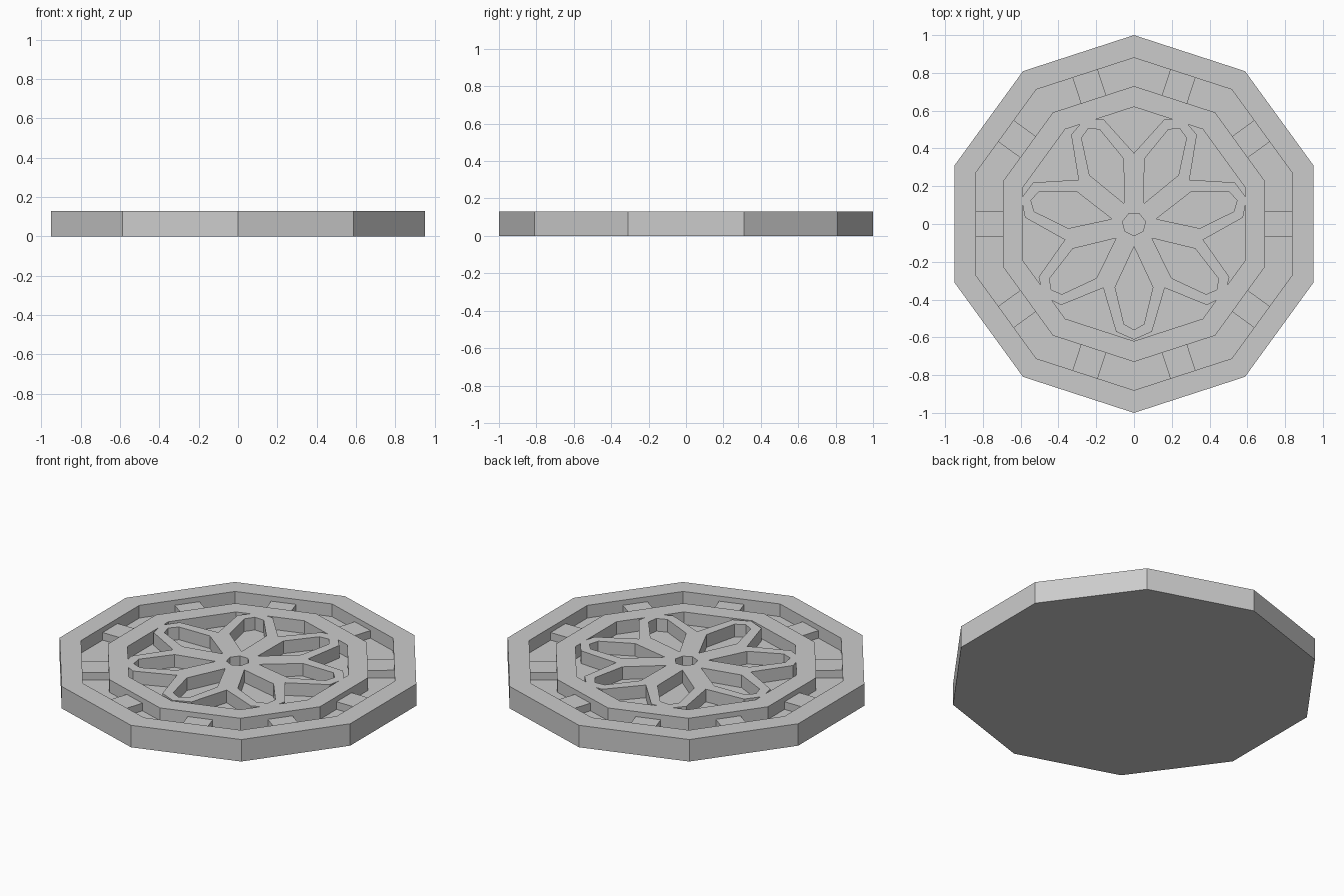
import bpy, bmesh
from math import pi, sin, cos
from mathutils import Matrix, Vector

cube = bpy.data.objects.get("Cube")
if cube:
    bpy.data.objects.remove(cube)

FLOOR, BRIDGE_TOP, TOP = 0.055, 0.1, 0.13

stone = bpy.data.materials.new("pale_grey_stone")
stone.use_nodes = True
grey = (0.6, 0.6, 0.6, 1)
stone.diffuse_color = grey
stone.node_tree.nodes["Principled BSDF"].inputs["Base Color"].default_value = grey


def polygon(radius, sides=10):
    """Regular polygon with a corner on the +y axis."""
    return [Vector((radius * sin(2 * pi * i / sides), radius * cos(2 * pi * i / sides), 0))
            for i in range(sides)]


def extrude_faces(name, outlines, z0, z1):
    """Weld flat outlines into one sheet and extrude it into a solid."""
    bm = bmesh.new()
    for pts in outlines:
        bm.faces.new([bm.verts.new((p.x, p.y, z0)) for p in pts])
    bmesh.ops.remove_doubles(bm, verts=bm.verts[:], dist=1e-4)
    bmesh.ops.recalc_face_normals(bm, faces=bm.faces[:])
    result = bmesh.ops.extrude_face_region(bm, geom=bm.faces[:], use_keep_orig=True)
    top = [g for g in result["geom"] if isinstance(g, bmesh.types.BMVert)]
    bmesh.ops.translate(bm, verts=top, vec=(0, 0, z1 - z0))
    bmesh.ops.recalc_face_normals(bm, faces=bm.faces[:])
    mesh = bpy.data.meshes.new(name)
    bm.to_mesh(mesh)
    bm.free()
    mesh.materials.append(stone)
    obj = bpy.data.objects.new(name, mesh)
    bpy.context.collection.objects.link(obj)
    return obj


def ring(outer, inner):
    """Quads filling the band between two decagons."""
    a, b = polygon(outer), polygon(inner)
    return [[a[i - 1], a[i], b[i], b[i - 1]] for i in range(10)]


# Solid base and the two raised decagonal rings
extrude_faces("base_plate", [polygon(1.0)], 0, FLOOR)
extrude_faces("outer_rim", ring(1.0, 0.88), FLOOR, TOP)
extrude_faces("inner_ring", ring(0.73, 0.62), FLOOR, TOP)

# Lower blocks bridging the groove at the middle of each side
block = [Vector(p) for p in ((0.69, -0.07, 0), (0.842, -0.07, 0),
                             (0.842, 0.07, 0), (0.69, 0.07, 0))]
for i in range(10):
    turn = Matrix.Rotation(i * pi / 5, 3, "Z")
    extrude_faces(f"groove_block_{i + 1}", [[turn @ p for p in block]], FLOOR, BRIDGE_TOP)

# Seven-petal tracery: half a petal, mirrored and turned around the hub
hub, half_turn = 0.062, pi / 7
hub_mid = hub * cos(half_turn)
half_petal = [(0, hub), (hub_mid * sin(half_turn), hub_mid * cos(half_turn)),
              (0.163, 0.338), (0.095, 0.57), (0, 0.612),
              (0, 0.56), (0.053, 0.53), (0.1, 0.335), (0, 0.12)]
petals = []
for i in range(7):
    turn = Matrix.Rotation(pi + i * 2 * pi / 7, 3, "Z")
    for side in (1, -1):
        pts = [turn @ Vector((side * x, y, 0)) for x, y in half_petal]
        petals.append(pts[::side])
extrude_faces("petal_tracery", petals, FLOOR, TOP)
